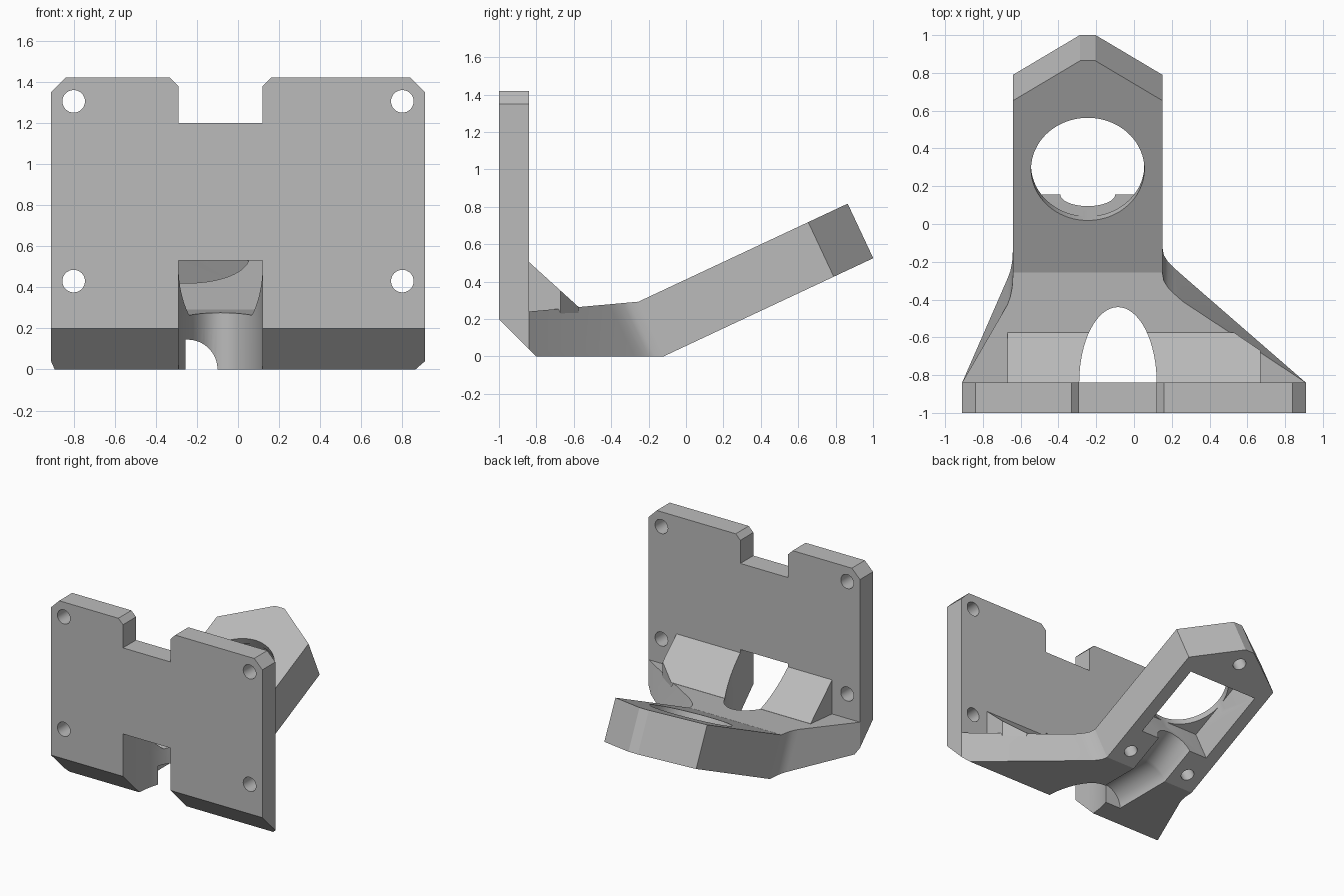
import bpy, bmesh, math
from mathutils import Matrix, Vector

old = bpy.data.objects.get("Cube")
if old:
    bpy.data.objects.remove(old, do_unlink=True)

grey = bpy.data.materials.new("light_grey")
grey.use_nodes = True
COLOR = (0.5, 0.5, 0.5, 1)
grey.diffuse_color = COLOR
grey.node_tree.nodes["Principled BSDF"].inputs["Base Color"].default_value = COLOR

# Local frames: the tilted arm (x, along, thickness) and the upright plate (x, height, forward)
TILT = math.radians(25.1)
ARM = Matrix.Translation((0, -0.12, 0)) @ Matrix.Rotation(TILT, 4, 'X')
PLATE = Matrix.Translation((0, -0.84, 0)) @ Matrix.Rotation(math.pi / 2, 4, 'X')
WORLD = Matrix.Identity(4)


def loft(name, low, high, frame=WORLD):
    """Closed solid between two matching outlines."""
    bm = bmesh.new()
    a = [bm.verts.new(frame @ Vector(p)) for p in low]
    b = [bm.verts.new(frame @ Vector(p)) for p in high]
    bm.faces.new(a[::-1])
    bm.faces.new(b)
    for i in range(len(a)):
        j = (i + 1) % len(a)
        bm.faces.new((a[i], a[j], b[j], b[i]))
    bmesh.ops.recalc_face_normals(bm, faces=bm.faces)
    mesh = bpy.data.meshes.new(name)
    bm.to_mesh(mesh)
    bm.free()
    mesh.materials.append(grey)
    obj = bpy.data.objects.new(name, mesh)
    bpy.context.collection.objects.link(obj)
    return obj


def prism(name, outline, z0, z1, frame=WORLD):
    return loft(name, [(x, y, z0) for x, y in outline],
                [(x, y, z1) for x, y in outline], frame)


def box(x0, x1, y0, y1, z0, z1, frame=WORLD):
    return prism("cutter", [(x0, y0), (x1, y0), (x1, y1), (x0, y1)], z0, z1, frame)


def rod(x, y, rx, ry, z0, z1, frame=WORLD, n=64):
    ring = [(x + rx * math.cos(math.tau * i / n), y + ry * math.sin(math.tau * i / n))
            for i in range(n)]
    return prism("cutter", ring, z0, z1, frame)


def slice_off(obj, point, normal):
    """Remove everything on the normal side of a plane and cap it."""
    bm = bmesh.new()
    bm.from_mesh(obj.data)
    bmesh.ops.bisect_plane(bm, geom=bm.verts[:] + bm.edges[:] + bm.faces[:],
                           plane_co=point, plane_no=normal, clear_outer=True)
    bmesh.ops.holes_fill(bm, edges=[e for e in bm.edges if e.is_boundary])
    bmesh.ops.recalc_face_normals(bm, faces=bm.faces)
    bm.to_mesh(obj.data)
    bm.free()


def cut(obj, cutters):
    bpy.context.view_layer.objects.active = obj
    for c in cutters:
        c.hide_render = True
        mod = obj.modifiers.new("cut", 'BOOLEAN')
        mod.operation, mod.solver, mod.object = 'DIFFERENCE', 'EXACT', c
        bpy.ops.object.modifier_apply(modifier=mod.name)


CX = -0.245          # arm centre line
WX0, WX1 = -0.29, 0.12   # cable window sides

# Mounting plate with notch, cable window, corner holes and bottom bevel
plate = prism("mounting_plate", [
    (-0.87, 0), (0.87, 0), (0.91, 0.04), (0.91, 1.35), (0.84, 1.42),
    (WX1 + 0.04, 1.42), (WX1, 1.38), (WX1, 1.2), (WX0, 1.2), (WX0, 1.38),
    (WX0 - 0.04, 1.42), (-0.84, 1.42), (-0.91, 1.35), (-0.91, 0.04)], 0, 0.16, PLATE)
BEVEL = ((0, -0.8, 0), (0, -1, -1))
slice_off(plate, *BEVEL)
plate_cuts = [rod(x, z, 0.055, 0.055, -0.1, 0.3, PLATE, 32)
              for x in (-0.8, 0.8) for z in (0.43, 1.305)]
plate_cuts.append(box(WX0, WX1, -0.1, 0.53, -0.1, 0.3, PLATE))
cut(plate, plate_cuts)

# Flared base joining plate and arm; its sides lean with the arm
side_r = [(0.15, -0.12), (0.158, -0.165), (0.18, -0.2), (0.215, -0.235), (0.26, -0.275)]
side_l = [(-0.67, -0.29), (-0.655, -0.25), (-0.645, -0.2), (-0.64, -0.12)]
root = [(0.91, -0.84), (-0.91, -0.84)]
lean = 0.322 * math.sin(TILT)


def top_point(x, y):
    return (x, y, 0.24 + (y + 0.84) * 0.09)


low = [(x, y, 0) for x, y in side_r + root + side_l]
high = ([top_point(x, y - lean) for x, y in side_r] + [top_point(*p) for p in root]
        + [top_point(x, y - lean) for x, y in side_l])
base = loft("flared_base", low, high)
slice_off(base, *BEVEL)

# Sloped rib behind the plate
rib = prism("sloped_rib", [(-0.67, -0.84), (0.67, -0.84), (0.67, -0.67),
                           (0.53, -0.575), (-0.67, -0.575)], 0.15, 0.6)
slice_off(rib, (0, -0.84, 0.505), (0, 0.24, 0.265))

# Tilted arm with pointed end
arm = prism("tilted_arm", [(-0.64, 0), (0.15, 0), (0.15, 1.005), (-0.205, 1.238),
                           (-0.285, 1.238), (-0.64, 1.005)], 0, 0.322, ARM)

# Cable passage through rib and base, then a round trench under the arm
passage = rod((WX0 + WX1) / 2, -0.84, 0.205, 0.4, -0.1, 0.7)
ALONG = Matrix.Rotation(-math.pi / 2, 4, 'X')
trench = rod(CX, 0, 0.145, 0.145, -0.3, 0.45, ARM @ ALONG)
level_trench = rod(CX, 0, 0.145, 0.145, -0.62, 0.12, ALONG)
cut(rib, [passage])
cut(base, [passage, trench, level_trench])

# Round opening above a square pocket, plus three blind screw holes
opening = rod(CX, 0.604, 0.3, 0.3, 0.2, 0.5, ARM, 96)
pocket = box(CX - 0.299, CX + 0.299, 0.305, 0.903, -0.1, 0.27, ARM)
screws = [rod(x, s, 0.048, 0.048, -0.1, 0.2, ARM, 32)
          for x, s in ((CX - 0.265, 0.12), (CX + 0.265, 0.12), (CX, 1.11))]
cut(arm, [pocket, opening, trench, level_trench] + screws)

# Remove the helpers and shade the curved walls smoothly
for o in list(bpy.data.objects):
    if o.name.startswith("cutter"):
        bpy.data.objects.remove(o, do_unlink=True)
bpy.ops.object.select_all(action='DESELECT')
for o in (plate, base, rib, arm):
    o.select_set(True)
bpy.context.view_layer.objects.active = plate
bpy.ops.object.shade_smooth_by_angle(angle=math.radians(30))
